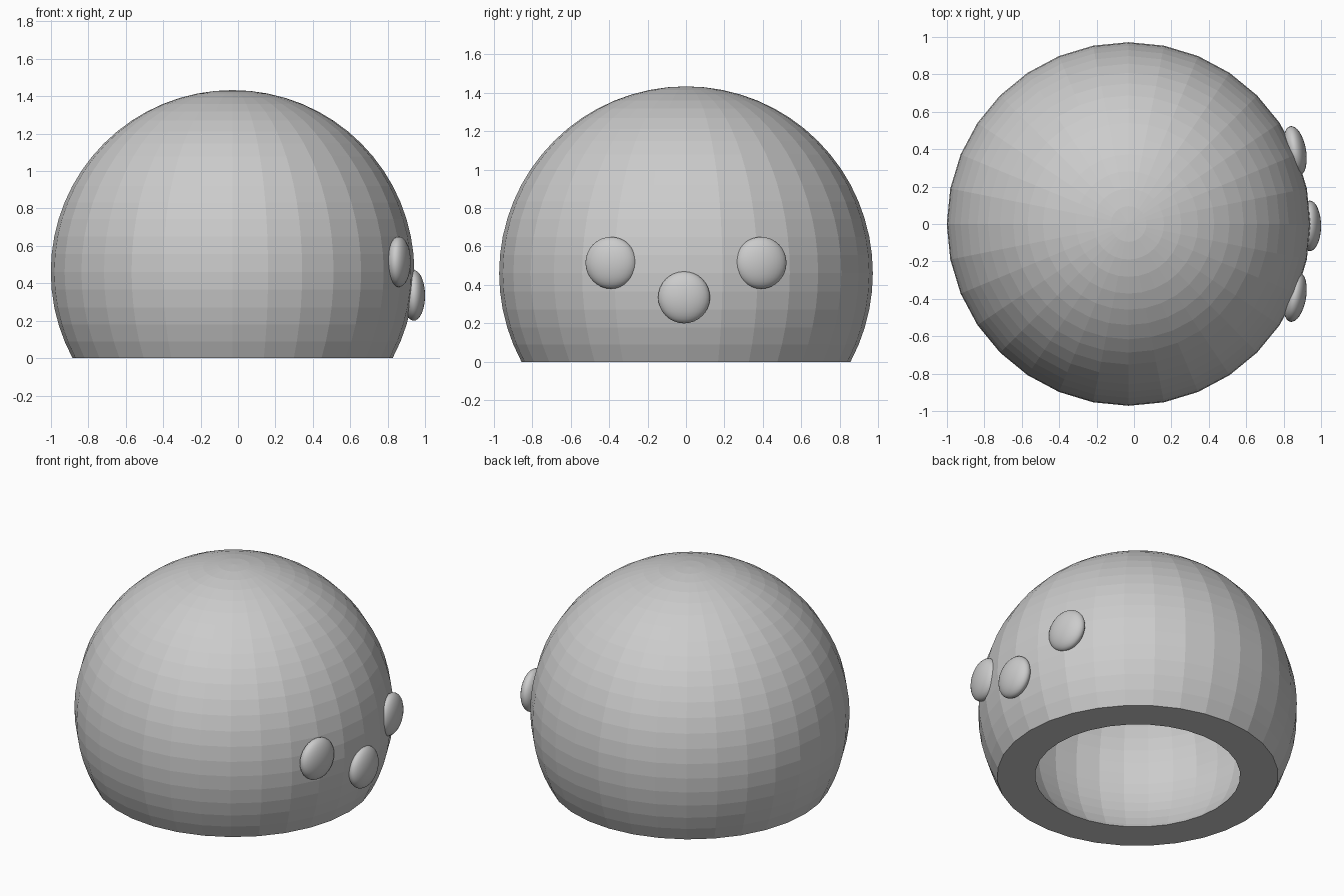
import bpy, bmesh
from math import sin, cos, asin, pi, tau, radians
from mathutils import Matrix, Vector

if "Cube" in bpy.data.objects:
    bpy.data.objects.remove(bpy.data.objects["Cube"])

grey = bpy.data.materials.new("plain grey")
grey.diffuse_color = (0.6, 0.6, 0.6, 1)
grey.use_nodes = True
grey.node_tree.nodes["Principled BSDF"].inputs["Base Color"].default_value = grey.diffuse_color

CX, CZ = -0.029, 0.461      # sphere centre
STEP = pi / 32              # ring spacing


def make_object(name, bm, smooth=False):
    mesh = bpy.data.meshes.new(name)
    bm.to_mesh(mesh)
    bm.free()
    for p in mesh.polygons:
        p.use_smooth = smooth
    mesh.materials.append(grey)
    obj = bpy.data.objects.new(name, mesh)
    bpy.context.collection.objects.link(obj)
    return obj


def arc(radius):
    """Profile from the top pole down to the ground."""
    end = pi / 2 + asin(CZ / radius)
    angles = [i * STEP for i in range(int(end / STEP) + 1)] + [end]
    return [Vector((CX + radius * sin(a), 0, CZ + radius * cos(a))) for a in angles]


# Hollow dome: outer arc, flat rim and inner arc turned around the vertical axis
bm = bmesh.new()
verts = [bm.verts.new(p) for p in arc(0.972) + arc(0.776)[::-1]]
edges = [bm.edges.new(pair) for pair in zip(verts, verts[1:])]
bmesh.ops.spin(bm, geom=verts + edges, cent=(CX, 0, 0), axis=(0, 0, 1),
               angle=tau, steps=32, use_duplicate=False)
bmesh.ops.remove_doubles(bm, verts=bm.verts[:], dist=1e-4)
bmesh.ops.recalc_face_normals(bm, faces=bm.faces[:])
make_object("hollow_dome", bm)


# Flattened smooth buttons on the right side, turned to follow the dome
def button(name, x, y, z, turn=0):
    bm = bmesh.new()
    bmesh.ops.create_uvsphere(bm, u_segments=32, v_segments=16, radius=1,
                              matrix=Matrix.Diagonal((0.06, 0.135, 0.135, 1)))
    obj = make_object(name, bm, smooth=True)
    obj.location = (x, y, z)
    obj.rotation_euler.z = radians(turn)


button("nose", 0.94, -0.01, 0.335)
for side, label in ((-1, "front"), (1, "back")):
    button(label + "_eye", 0.86, side * 0.39, 0.515, side * 10)
